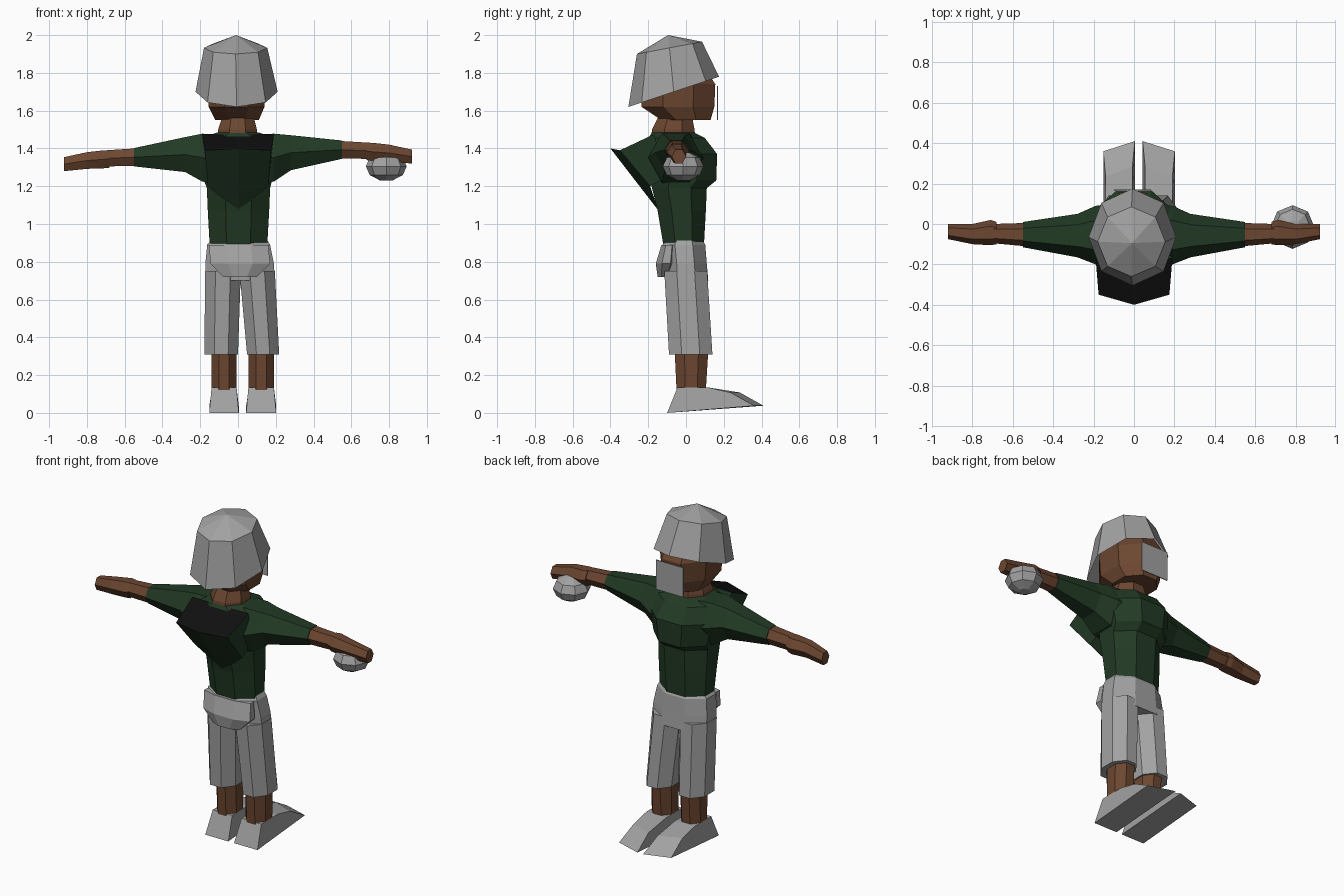
import bpy, bmesh, math

if "Cube" in bpy.data.objects:
    bpy.data.objects.remove(bpy.data.objects["Cube"])


def material(name, r, g, b):
    m = bpy.data.materials.new(name)
    m.diffuse_color = (r, g, b, 1)
    m.use_nodes = True
    m.node_tree.nodes["Principled BSDF"].inputs["Base Color"].default_value = m.diffuse_color
    return m


GREY = material("grey", 0.36, 0.36, 0.36)
SKIN = material("brown skin", 0.15, 0.062, 0.03)
GREEN = material("dark green", 0.016, 0.042, 0.018)
BLACK = material("black", 0.005, 0.005, 0.005)


def oval(a0, a1, b0, b1, n, flat):
    """Polygon filling the box a0..a1, b0..b1; flat turns edges to the axes."""
    k = 1 / math.cos(math.pi / n) if flat else 1
    ph = math.pi / n if flat else 0
    return [((a0 + a1) / 2 + (a1 - a0) / 2 * k * math.cos(ph + 2 * math.pi * i / n),
             (b0 + b1) / 2 + (b1 - b0) / 2 * k * math.sin(ph + 2 * math.pi * i / n))
            for i in range(n)]


def loft(name, rings, mat, bottom=True, top=True, tip=None):
    """Skin a list of equal-length point rings, with optional caps or a tip."""
    bm = bmesh.new()
    vs = [[bm.verts.new(p) for p in r] for r in rings]
    n = len(vs[0])
    for a, b in zip(vs, vs[1:]):
        for i in range(n):
            j = (i + 1) % n
            bm.faces.new((a[i], a[j], b[j], b[i]))
    if bottom:
        bm.faces.new(vs[0][::-1])
    if tip:
        t = bm.verts.new(tip)
        for i in range(n):
            bm.faces.new((vs[-1][i], vs[-1][(i + 1) % n], t))
    elif top:
        bm.faces.new(vs[-1])
    if bottom and (top or tip):
        bmesh.ops.recalc_face_normals(bm, faces=bm.faces)
    me = bpy.data.meshes.new(name)
    bm.to_mesh(me)
    bm.free()
    me.materials.append(mat)
    ob = bpy.data.objects.new(name, me)
    bpy.context.collection.objects.link(ob)
    return ob


def upright(name, rows, mat, n=8, flat=True, **kw):
    """Rows are (z, x0, x1, y0, y1)."""
    rings = [[(x, y, r[0]) for x, y in oval(*r[1:], n, flat)] for r in rows]
    return loft(name, rings, mat, **kw)


def sideways(name, rows, mat, s):
    """Rows are (x, y0, y1, z0, z1), mirrored by s; the +x arm sits higher."""
    rings = []
    for x, y0, y1, z0, z1 in rows:
        lift = s * 0.02 * min(1, max(0, (x - 0.19) / 0.36))
        rings.append([(s * x, y, z + lift)
                      for y, z in oval(y0, y1, z0 * 1.0, z1, 6, False)])
    # six-sided ovals are short in z, so stretch each to its full height
    for ring, row in zip(rings, rows):
        mid = sum(p[2] for p in ring) / 6
        ring[:] = [(x, y, mid + (z - mid) / 0.866) for x, y, z in ring]
    return loft(name, rings, mat)


# Helmet: tilted eight-sided open shell
def tilted(x0, x1, y0, y1, zback, zfront):
    return [(x, y, zback + (zfront - zback) * (y - y0) / (y1 - y0))
            for x, y in oval(x0, x1, y0, y1, 8, False)]


loft("helmet", [tilted(-0.225, 0.21, -0.305, 0.175, 1.62, 1.78),
                tilted(-0.18, 0.155, -0.26, 0.085, 1.90, 1.965)],
     GREY, bottom=False, tip=(-0.01, -0.095, 2.0))

# Head, neck and face plate
upright("head", [(1.55, -0.12, 0.11, -0.13, 0.13), (1.62, -0.155, 0.14, -0.235, 0.15),
                 (1.74, -0.165, 0.15, -0.235, 0.155), (1.86, -0.13, 0.11, -0.2, 0.08)], SKIN)
upright("neck", [(1.45, -0.105, 0.1, -0.185, 0.05), (1.50, -0.105, 0.1, -0.18, 0.045),
                 (1.58, -0.08, 0.08, -0.14, 0.03)], SKIN)
upright("face_plate", [(1.55, -0.1, 0.085, 0.164, 0.17),
                       (1.73, -0.1, 0.085, 0.164, 0.17)], GREY, n=4)

# Shirt body
upright("shirt", [(0.89, -0.15, 0.155, -0.12, 0.095), (1.07, -0.16, 0.165, -0.15, 0.105),
                  (1.19, -0.165, 0.17, -0.18, 0.11), (1.23, -0.18, 0.18, -0.19, 0.16),
                  (1.37, -0.21, 0.21, -0.21, 0.165), (1.455, -0.19, 0.19, -0.2, 0.10),
                  (1.485, -0.11, 0.11, -0.18, 0.04)], GREEN)

# Hood hanging behind: black opening on top, green cloth below
opening = [(-0.19, -0.17, 1.475), (-0.175, -0.35, 1.39), (0, -0.40, 1.40),
           (0.175, -0.35, 1.39), (0.19, -0.17, 1.475)]
under = [(-0.16, -0.10, 1.25), (-0.16, -0.19, 1.2), (0, -0.145, 1.07),
         (0.16, -0.19, 1.2), (0.16, -0.10, 1.25)]
hood = loft("hood", [under, opening], GREEN)
hood.data.materials.append(BLACK)
for f in hood.data.polygons:
    if f.normal.z > 0.5:
        f.material_index = 1

# Arms and hands
for s, side in ((-1, "left"), (1, "right")):
    sideways(side + "_sleeve", [(0.10, -0.2, 0.10, 1.21, 1.475), (0.19, -0.2, 0.09, 1.225, 1.478),
                                (0.28, -0.165, 0.05, 1.28, 1.465),
                                (0.55, -0.115, 0.01, 1.325, 1.422)], GREEN, s)
    sideways(side + "_forearm", [(0.54, -0.11, 0.005, 1.327, 1.42),
                                 (0.70, -0.095, 0.0, 1.325, 1.41)], SKIN, s)
    sideways(side + "_hand", [(0.68, -0.10, 0.01, 1.318, 1.41), (0.71, -0.105, 0.02, 1.315, 1.41),
                              (0.80, -0.10, 0.0, 1.312, 1.40),
                              (0.92, -0.075, 0.0, 1.30, 1.374)], SKIN, s)

# Faceted ball under the hand at +x
ball = []
for i in range(5):
    a = math.radians(-72 + 36 * i)
    r = 0.108 * math.cos(a)
    ball.append((1.305 + 0.078 * math.sin(a), 0.785 - r, 0.785 + r, -0.015 - r, -0.015 + r))
upright("held_ball", ball, GREY, flat=False)

# Trousers: hips, sagging seat and two legs
upright("hips", [(0.70, -0.173, 0.195, -0.11, 0.118), (0.79, -0.173, 0.19, -0.115, 0.11),
                 (0.89, -0.163, 0.17, -0.125, 0.102), (0.94, -0.12, 0.14, -0.085, 0.07)], GREY)
upright("trouser_seat", [(0.72, -0.08, 0.10, -0.15, -0.08), (0.79, -0.145, 0.17, -0.16, -0.05),
                         (0.89, -0.155, 0.16, -0.13, -0.05)], GREY)
upright("left_trouser_leg", [(0.31, -0.177, 0.0, -0.09, 0.14),
                             (0.75, -0.175, 0.015, -0.115, 0.112)], GREY)
upright("right_trouser_leg", [(0.31, 0.048, 0.218, -0.09, 0.14),
                              (0.75, 0.008, 0.195, -0.115, 0.112)], GREY)

# Shins and wedge shoes
profile = [(-0.1, 0.0), (-0.045, 0.135), (0.115, 0.135), (0.285, 0.108), (0.41, 0.038)]
for side, x0, x1, outer in (("left", -0.14, -0.008, 0), ("right", 0.055, 0.19, 1)):
    upright(side + "_shin", [(0.12, x0, x1, -0.05, 0.105), (0.33, x0, x1, -0.06, 0.118)], SKIN)
    rings = []
    for k, x in enumerate((x0, x1)):
        toe = 0.05 if k == outer else 0
        spread = 0.012 * (1 if k else -1)
        rings.append([(x + (spread if z < 0.1 else 0), y - (toe if y > 0.2 else 0), z)
                      for y, z in profile])
    loft(side + "_shoe", rings, GREY)
